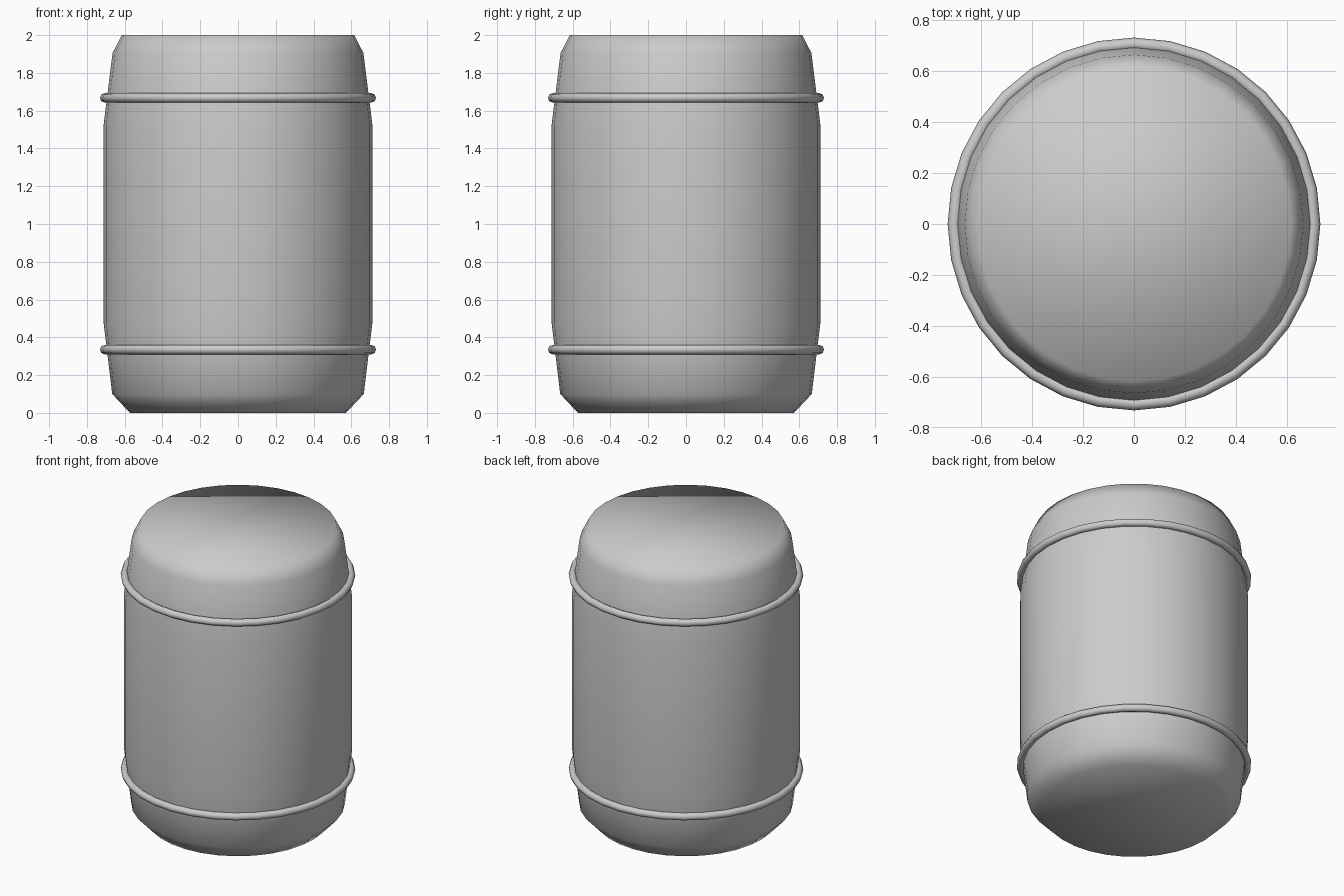
import bpy, bmesh
from math import cos, sin, pi

if "Cube" in bpy.data.objects:
    bpy.data.objects.remove(bpy.data.objects["Cube"])

SIDES = 32


def lathe(name, profile, closed=False):
    """Spin a list of (radius, z) points around z; cap the ends or close the loop."""
    bm = bmesh.new()
    rings = [[bm.verts.new((r * cos(2 * pi * i / SIDES), r * sin(2 * pi * i / SIDES), z))
              for i in range(SIDES)] for r, z in profile]
    pairs = list(zip(rings, rings[1:]))
    if closed:
        pairs.append((rings[-1], rings[0]))
    else:
        bm.faces.new(rings[0][::-1])
        bm.faces.new(rings[-1])
    for low, high in pairs:
        for i in range(SIDES):
            j = (i + 1) % SIDES
            bm.faces.new((low[i], low[j], high[j], high[i]))
    bmesh.ops.recalc_face_normals(bm, faces=bm.faces[:])
    for face in bm.faces:
        face.smooth = True
    mesh = bpy.data.meshes.new(name)
    bm.to_mesh(mesh)
    bm.free()
    obj = bpy.data.objects.new(name, mesh)
    bpy.context.collection.objects.link(obj)
    return obj


# Barrel body with chamfered foot, tapered shoulders and flat caps
lathe("barrel_body", [(0.572, 0), (0.666, 0.1), (0.694, 0.333), (0.712, 0.48),
                      (0.712, 1.52), (0.694, 1.667), (0.664, 1.905), (0.616, 2.0)])

# Rounded hoops around the lower and upper shoulder
HOOP_RADIUS, HOOP_THICKNESS = 0.706, 0.025
for name, z in (("lower_hoop", 0.335), ("upper_hoop", 1.668)):
    section = [(HOOP_RADIUS + HOOP_THICKNESS * cos(2 * pi * k / 8),
                z + HOOP_THICKNESS * sin(2 * pi * k / 8)) for k in range(8)]
    lathe(name, section, closed=True)
